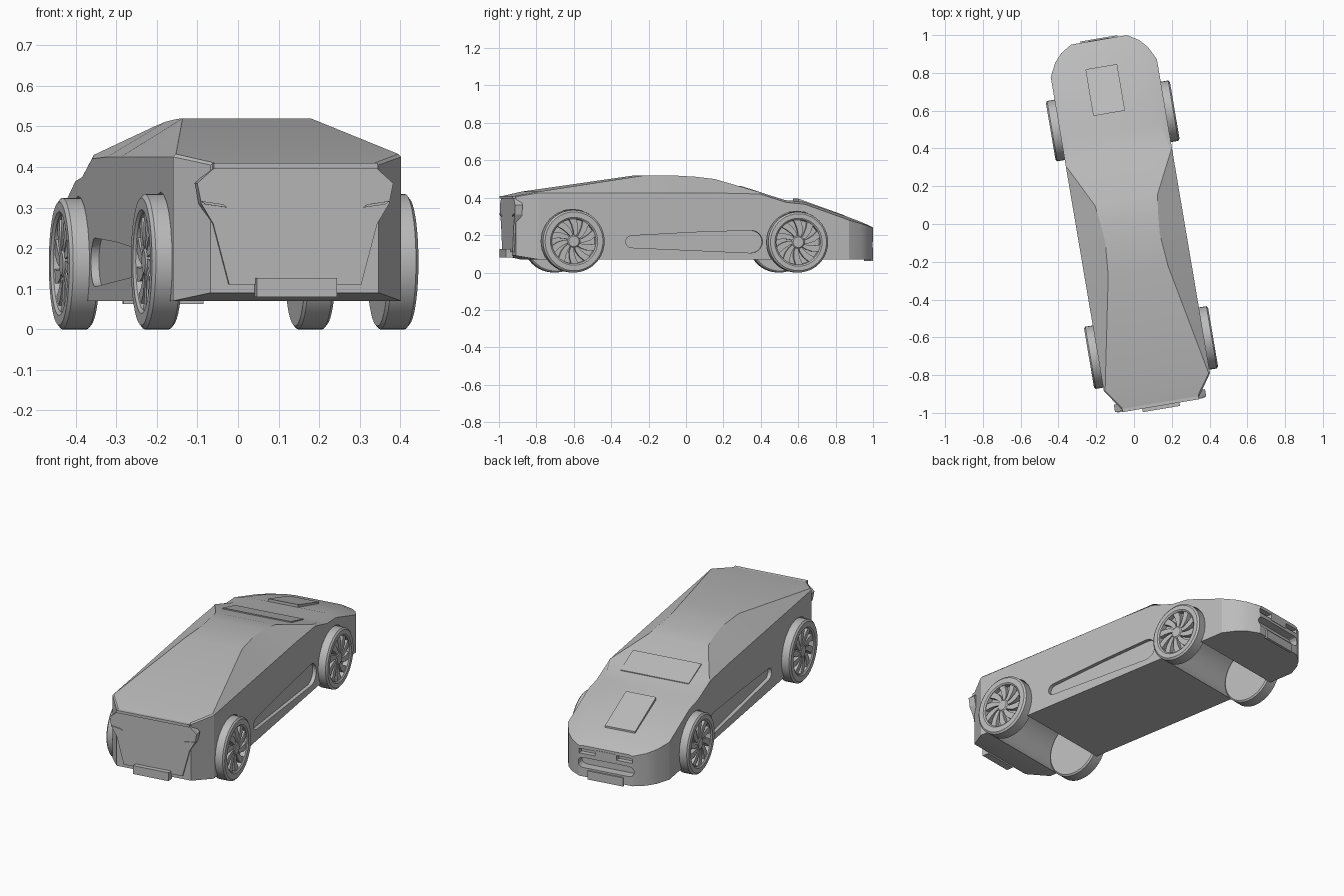
import bpy, bmesh, math
from mathutils import Matrix

if "Cube" in bpy.data.objects:
    bpy.data.objects.remove(bpy.data.objects["Cube"], do_unlink=True)

# The car stands turned a little about z
PLACE = Matrix.Rotation(math.radians(9.6), 4, 'Z') @ Matrix.Translation((-0.02, 0, 0))

grey = bpy.data.materials.new("plain grey")
grey.use_nodes = True
tone = (0.5, 0.5, 0.5, 1)
grey.diffuse_color = tone
grey.node_tree.nodes["Principled BSDF"].inputs["Base Color"].default_value = tone


def finish(bm, name, smooth=None):
    """Turn a bmesh into a placed object with the shared material."""
    bmesh.ops.remove_doubles(bm, verts=bm.verts, dist=0.00001)
    bmesh.ops.recalc_face_normals(bm, faces=bm.faces)
    mesh = bpy.data.meshes.new(name)
    bm.to_mesh(mesh)
    bm.free()
    mesh.materials.append(grey)
    obj = bpy.data.objects.new(name, mesh)
    bpy.context.collection.objects.link(obj)
    obj.matrix_world = PLACE
    if smooth:
        shade(obj, smooth)
    return obj


def select_only(obj):
    bpy.ops.object.select_all(action='DESELECT')
    obj.select_set(True)
    bpy.context.view_layer.objects.active = obj


def shade(obj, degrees):
    select_only(obj)
    bpy.ops.object.shade_smooth_by_angle(angle=math.radians(degrees))


def loft(bm, rings):
    """Skin a row of equal rings and cap both ends."""
    rows = [[bm.verts.new(p) for p in ring] for ring in rings]
    count = len(rows[0])
    for a, b in zip(rows, rows[1:]):
        for i in range(count):
            j = (i + 1) % count
            bm.faces.new((a[i], a[j], b[j], b[i]))
    bm.faces.new(rows[0])
    bm.faces.new(rows[-1])


def prism(name, points, axis, start, end):
    """Extrude an outline: (y, z) points along x, or (x, z) points along y."""
    bm = bmesh.new()
    if axis == 'x':
        rings = [[(d, p, z) for p, z in points] for d in (start, end)]
    else:
        rings = [[(p, d, z) for p, z in points] for d in (start, end)]
    loft(bm, rings)
    return finish(bm, name)


def rect(half, low, high):
    return [(-half, low), (half, low), (half, high), (-half, high)]


def arc(cx, cy, radius, first, last, steps):
    angles = [math.radians(first + (last - first) * i / steps) for i in range(steps + 1)]
    return [(cx + radius * math.cos(a), cy + radius * math.sin(a)) for a in angles]


def cut(obj, cutter):
    mod = obj.modifiers.new("cut", 'BOOLEAN')
    mod.object = cutter
    mod.operation = 'DIFFERENCE'
    mod.solver = 'EXACT'
    select_only(obj)
    bpy.ops.object.modifier_apply(modifier=mod.name)
    bpy.data.objects.remove(cutter, do_unlink=True)


# Body stations: y, half width, bottom, shoulder height, roof half width, roof height
stations = [
    (-.955, .21, .09, .405, .2, .41),
    (-.845, .285, .07, .425, .278, .432),
    (-.245, .285, .07, .425, .16, .52),
    (-.07, .285, .07, .425, .146, .518),
    (.03, .285, .07, .425, .155, .512),
    (.13, .285, .07, .425, .167, .5),
    (.355, .285, .07, .42, .28, .43),
    (.5, .285, .07, .375, .24, .387),
    (.6, .285, .07, .365, .225, .38),
    (.84, .285, .07, .28, .2, .3),
    (.91, .25, .07, .262, .18, .275),
    (.955, .21, .07, .25, .16, .258),
    (.992, .15, .07, .238, .13, .243),
]
bm = bmesh.new()
loft(bm, [[(-w, y, b), (w, y, b), (w, y, s), (r, y, t), (-r, y, t), (-w, y, s)]
          for y, w, b, s, r, t in stations])
body = finish(bm, "body")

# Wheel tunnels across the full width
axles = {"tail": (-.66, .167), "nose": (.557, .162)}
for y, radius in axles.values():
    cut(body, prism("tunnel_cutter", arc(y, radius, radius + .004, 0, 345, 23), 'x', -.4, .4))

# Teardrop side recesses
recess = arc(.31, .165, .06, -90, 90, 10) + [(.0, .215), (-.34, .197)]
recess += arc(-.34, .165, .032, 120, 240, 5) + [(-.34, .133)]
for side in (-1, 1):
    cut(body, prism("recess_cutter", recess, 'x', side * .265, side * .31))

# Nose openings
slot = arc(.13, .148, .028, -90, 90, 6) + arc(-.13, .148, .028, 90, 270, 6)
cut(body, prism("grille_cutter", slot, 'y', .945, 1.05))
cut(body, prism("lamp_slot_cutter", rect(.15, .198, .224), 'y', .965, 1.05))
shade(body, 20)

# Nose badge panel, grille base and number plates
prism("nose_panel", rect(.06, .19, .23), 'y', .95, .994)
prism("nose_plate", rect(.1, .062, .11), 'y', .985, 1.0)
prism("tail_plate", rect(.1, .08, .127), 'y', -.99, -.95)

# Raised tail panel with corner fins and a thin lip
half = [(.165, .11), (.205, .26), (.235, .31), (.245, .36), (.2, .4)]
panel = half + [(-x, z) for x, z in reversed(half)]
prism("tail_panel", panel, 'y', -.925, -.965)
prism("tail_lip", rect(.205, .395, .41), 'y', -.93, -.972)
for side in (-1, 1):
    lamp = [(side * x, z) for x, z in [(.17, .3), (.225, .308), (.235, .316), (.18, .308)]]
    prism("tail_lamp_" + ("left" if side > 0 else "right"), lamp, 'y', -.96, -.97)

# Hood cover and windscreen panel
prism("hood_cover", [(.6, .36), (.85, .28), (.85, .306), (.6, .395)], 'x', -.097, .073)
prism("windscreen_panel", [(.27, .44), (.42, .4), (.42, .415), (.27, .463)], 'x', -.195, .19)


def wheel(name, side, y, radius):
    """Closed tyre and dished rim, swept spokes and a hub."""
    def ring(x, r, steps=40):
        return [(side * x, a, b) for a, b in arc(y, radius, r, 0, 360 - 360 / steps, steps - 1)]

    bm = bmesh.new()
    profile = [(.257, radius - .008), (.264, radius), (.325, radius), (.333, radius - .01),
               (.333, .128), (.327, .12), (.3, .118)]
    loft(bm, [ring(x, r) for x, r in profile])
    finish(bm, name + "_tyre", 30)

    bm = bmesh.new()
    loft(bm, [ring(x, r) for x, r in [(.298, .036), (.322, .036), (.328, .028)]])
    # Curved blades, each a closed outline sweeping outward
    for k in range(10):
        turn = k * 36
        outline = []
        for edge in (-1, 1):
            line = []
            for i in range(4):
                r = .025 + .032 * i
                a = math.radians(turn + 7 * i + edge * (15 - 2 * i))
                line.append((y + r * math.cos(a), radius + r * math.sin(a)))
            outline += line if edge < 0 else line[::-1]
        loft(bm, [[(side * x, p, z) for p, z in outline] for x in (.299, .324)])
    finish(bm, name + "_spokes", 30)


for end, (y, radius) in axles.items():
    for side, label in ((1, "left"), (-1, "right")):
        wheel(end + "_" + label + "_wheel", side, y, radius)
